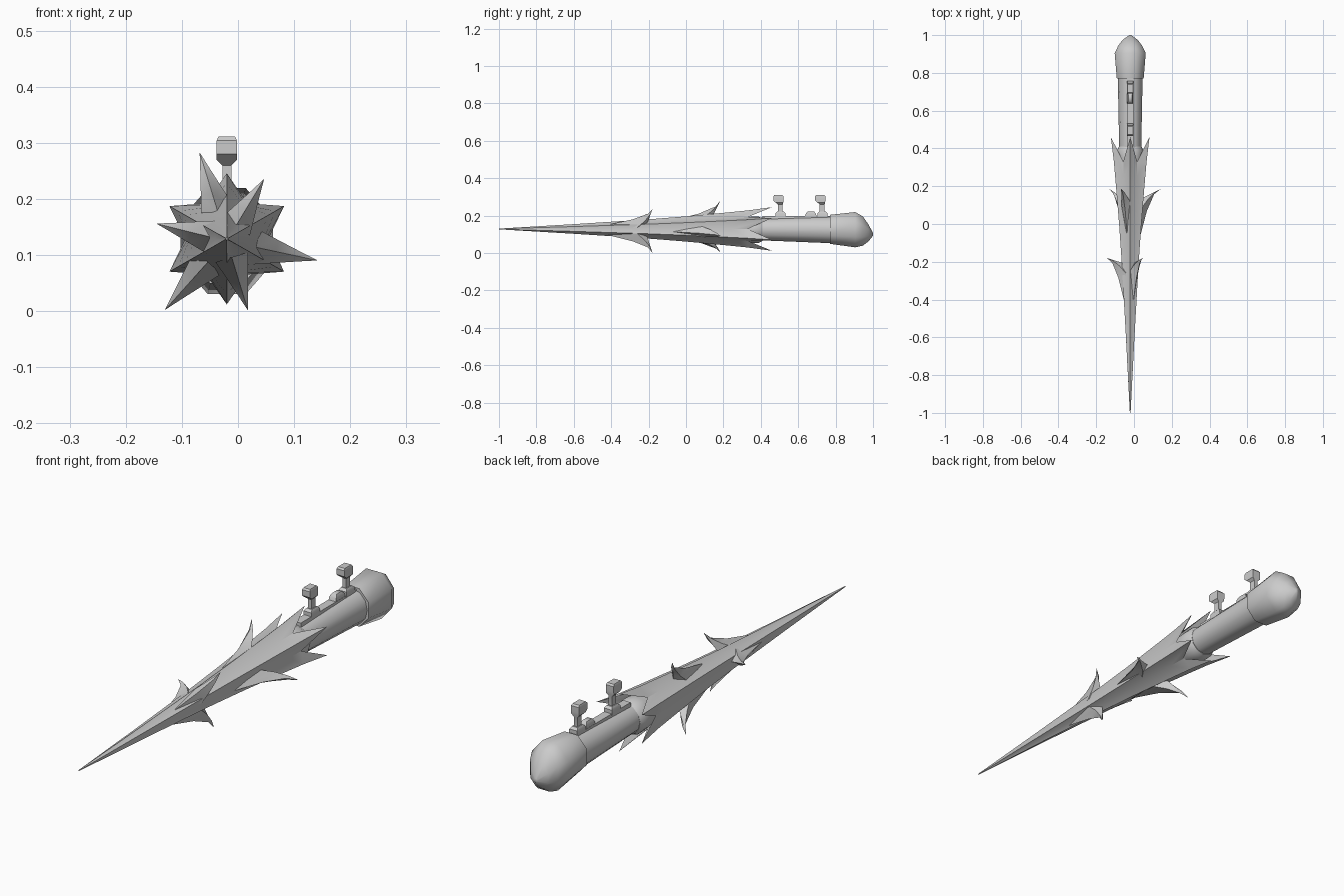
import bpy, bmesh, math
from mathutils import Vector

if "Cube" in bpy.data.objects:
    bpy.data.objects.remove(bpy.data.objects["Cube"])

CX, CZ = -0.02, 0.125          # long axis of the lance

grey = bpy.data.materials.new("steel grey")
grey.diffuse_color = (0.6, 0.6, 0.6, 1)
grey.use_nodes = True
grey.node_tree.nodes["Principled BSDF"].inputs["Base Color"].default_value = grey.diffuse_color


def finish(name, bm, angle=35):
    bmesh.ops.recalc_face_normals(bm, faces=bm.faces)
    me = bpy.data.meshes.new(name)
    bm.to_mesh(me)
    bm.free()
    ob = bpy.data.objects.new(name, me)
    bpy.context.collection.objects.link(ob)
    me.materials.append(grey)
    bpy.ops.object.select_all(action='DESELECT')
    ob.select_set(True)
    bpy.context.view_layer.objects.active = ob
    bpy.ops.object.shade_smooth_by_angle(angle=math.radians(angle))
    return ob


def loft(name, rings, cap_start=True, cap_end=True, angle=35):
    """Skin a list of equal-length closed rings of points."""
    bm = bmesh.new()
    vs = [[bm.verts.new(p) for p in r] for r in rings]
    n = len(vs[0])
    for a, b in zip(vs, vs[1:]):
        for i in range(n):
            j = (i + 1) % n
            bm.faces.new((a[i], a[j], b[j], b[i]))
    if cap_start:
        bm.faces.new(vs[0])
    if cap_end:
        bm.faces.new(vs[-1][::-1])
    bmesh.ops.remove_doubles(bm, verts=bm.verts, dist=1e-5)
    return finish(name, bm, angle)


def round_ring(y, rx, rz, n, cz=CZ, turn=0.0):
    return [(CX + rx * math.cos(turn + math.tau * i / n), y,
             cz + rz * math.sin(turn + math.tau * i / n)) for i in range(n)]


def box_ring(x, y0, y1, z):
    return [(CX - x, y0, z), (CX + x, y0, z), (CX + x, y1, z), (CX - x, y1, z)]


# Spear cone: six ridges ending in long teeth, with notches between them
stations = [(-1.0, -1.0, 0.002, 0.002), (-0.6, -0.6, 0.026, 0.02),
            (-0.2, -0.2, 0.052, 0.041), (0.0, 0.0, 0.068, 0.055),
            (0.2, 0.18, 0.087, 0.066), (0.33, 0.25, 0.1, 0.07),
            (0.46, 0.33, 0.118, 0.074)]
rings = []
for y_ridge, y_notch, r_ridge, r_notch in stations:
    ring = []
    for i in range(12):
        a = math.radians(30 + 30 * i)
        y, r = (y_ridge, r_ridge) if i % 2 == 0 else (y_notch, r_notch)
        ring.append((CX + r * math.cos(a), y, CZ + 0.004 + r * math.sin(a) * 0.99))
    rings.append(ring)
loft("spear_cone", rings, cap_end=False, angle=25)

# Inner collar joining cone and handle
loft("collar", [round_ring(y, r, r, 12) for y, r in
                [(0.05, 0.04), (0.28, 0.06), (0.35, 0.07), (0.39, 0.07), (0.41, 0.06)]])

# Handle
loft("handle", [round_ring(0.38, 0.058, 0.058, 12, 0.127),
                round_ring(0.80, 0.066, 0.073, 12, 0.125)])


# Thorns: hooked spikes sweeping backward
def thorn(name, deg, y0, y1, r_base, y_tip, r_tip, width):
    a = math.radians(deg)
    out = Vector((math.cos(a), 0, math.sin(a)))
    side = Vector((-math.sin(a), 0, math.cos(a)))
    centre = Vector((CX, 0, CZ))
    rings = []
    for t in (0, 0.35, 0.7, 1):
        r = r_base + (r_tip - r_base) * t
        front = y0 + (y_tip - y0) * (1 - (1 - t) ** 1.9)
        back = y1 + (y_tip - y1) * t
        w = max(width * (1 - t), 0.0004)
        mid = front + (back - front) * 0.75
        rings.append([centre + out * r + Vector((0, front, 0)),
                      centre + out * r + side * w + Vector((0, mid, 0)),
                      centre + out * r + Vector((0, back + 0.0002, 0)),
                      centre + out * r - side * w + Vector((0, mid, 0))])
    loft(name, rings)


for i, deg in enumerate((59, 166, 287)):
    thorn(f"front_thorn_{i + 1}", deg, -0.42, -0.21, 0.03, -0.18, 0.128, 0.03)
for i, deg in enumerate((107, 228, 348)):
    thorn(f"rear_thorn_{i + 1}", deg, -0.08, 0.13, 0.05, 0.185, 0.164, 0.032)

# Pommel: faceted rounded end block with a low point
T = math.pi / 8
loft("pommel", [round_ring(0.77, 0.077, 0.084, 8, 0.127, T),
                round_ring(0.905, 0.089, 0.102, 8, 0.125, T),
                round_ring(0.945, 0.068, 0.085, 8, 0.118, T),
                round_ring(0.975, 0.043, 0.05, 8, 0.108, T),
                round_ring(1.0, 0.006, 0.008, 8, 0.1, T)], angle=50)

# Top rail
loft("top_rail", [box_ring(0.02, 0.41, 0.775, 0.16), box_ring(0.017, 0.41, 0.775, 0.198)])


# Sight posts: foot, thin stem and wide forward-leaning head
def sight(name, y):
    loft(name + "_foot", [box_ring(0.018, y - 0.025, y + 0.03, 0.18),
                          box_ring(0.018, y - 0.025, y + 0.03, 0.213),
                          box_ring(0.012, y - 0.015, y + 0.02, 0.222)])
    loft(name + "_stem", [box_ring(0.008, y - 0.012, y + 0.014, 0.21),
                          box_ring(0.008, y - 0.012, y + 0.014, 0.26),
                          box_ring(0.018, y - 0.024, y + 0.017, 0.27),
                          box_ring(0.018, y - 0.036, y + 0.018, 0.28),
                          box_ring(0.018, y - 0.036, y + 0.018, 0.304),
                          box_ring(0.015, y - 0.03, y + 0.012, 0.311)])


sight("front_sight", 0.503)
sight("rear_sight", 0.727)

# Small knob ahead of the rear sight
loft("knob", [box_ring(0.016, 0.635, 0.7, 0.19), box_ring(0.016, 0.64, 0.695, 0.21),
              box_ring(0.01, 0.65, 0.685, 0.222)], angle=60)
